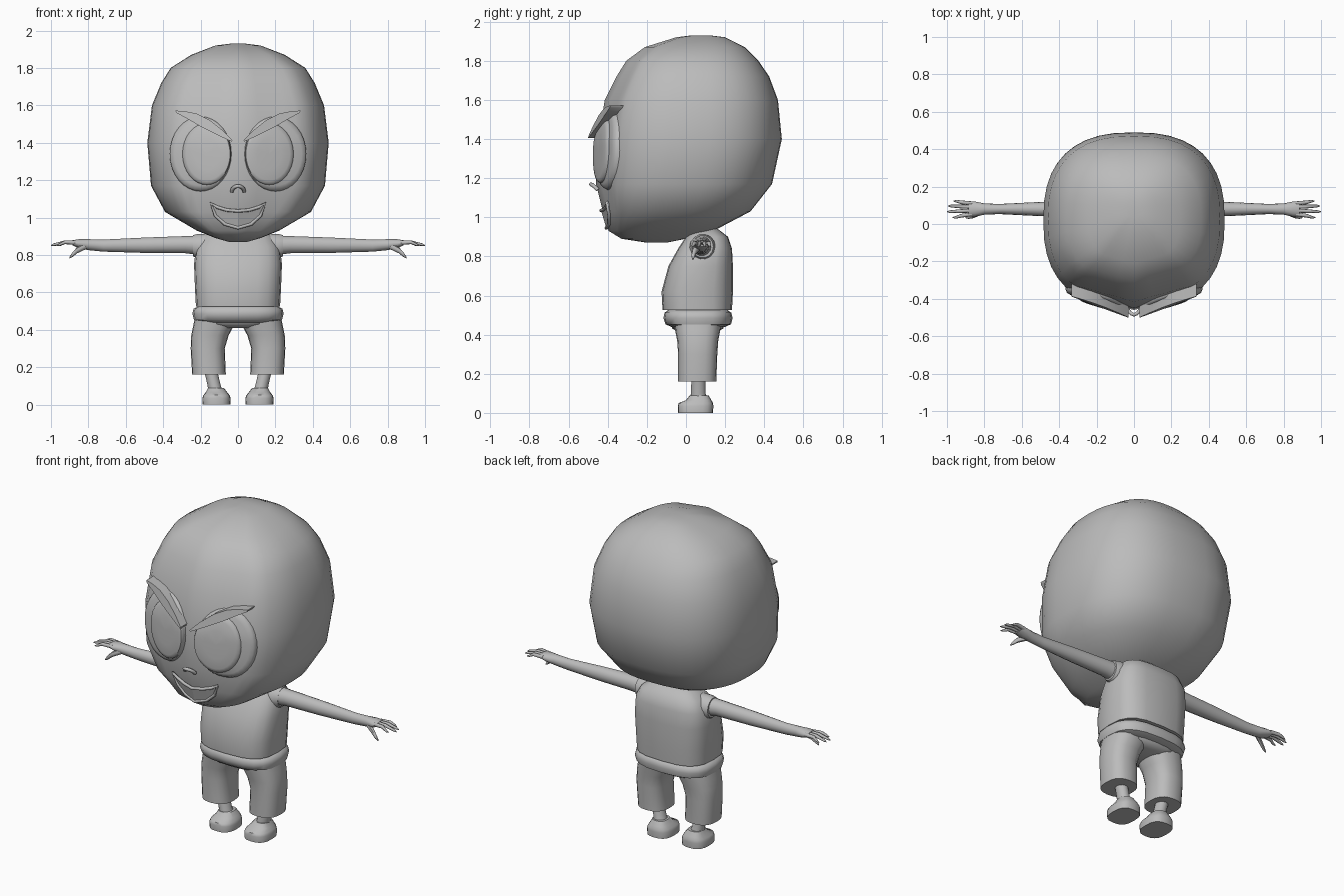
import bpy, bmesh
from math import cos, sin, pi, copysign
from mathutils import Vector as V

cube = bpy.data.objects.get("Cube")
if cube:
    bpy.data.objects.remove(cube, do_unlink=True)

grey = bpy.data.materials.new("plain_grey")
grey.use_nodes = True
grey.diffuse_color = (0.5, 0.5, 0.5, 1)
bsdf = next(n for n in grey.node_tree.nodes if n.type == 'BSDF_PRINCIPLED')
bsdf.inputs["Base Color"].default_value = (0.5, 0.5, 0.5, 1)
bsdf.inputs["Roughness"].default_value = 0.7


def loft(name, rings, mirror=False, angle=50):
    """Skin a list of equal-length point rings and cap both ends."""
    bm = bmesh.new()
    rows = [[bm.verts.new(p) for p in r] for r in rings]
    n = len(rows[0])
    for a, b in zip(rows, rows[1:]):
        for i in range(n):
            j = (i + 1) % n
            bm.faces.new((a[i], a[j], b[j], b[i]))
    bm.faces.new(rows[0])
    bm.faces.new(rows[-1])
    bmesh.ops.recalc_face_normals(bm, faces=bm.faces)
    mesh = bpy.data.meshes.new(name)
    bm.to_mesh(mesh)
    bm.free()
    ob = bpy.data.objects.new(name, mesh)
    bpy.context.collection.objects.link(ob)
    mesh.materials.append(grey)
    bpy.ops.object.select_all(action='DESELECT')
    ob.select_set(True)
    bpy.context.view_layer.objects.active = ob
    bpy.ops.object.shade_smooth_by_angle(angle=angle * pi / 180)
    if mirror:
        ob.modifiers.new("mirror", 'MIRROR')
    return ob


def section(c, a, b, power=2, n=20):
    """Rounded-square ring around c with half axes a and b."""
    c, a, b = V(c), V(a), V(b)
    def f(t):
        return copysign(abs(t) ** (2 / power), t)
    return [c + a * f(cos(2 * pi * i / n)) + b * f(sin(2 * pi * i / n)) for i in range(n)]


def stack(name, rows, power=2, cx=None, **kw):
    """Loft of level rings; rows are z, centre x, half width, front y, back y."""
    return loft(name, [section((x, (f + b) / 2, z), (w, 0, 0), (0, (b - f) / 2, 0), power)
                       for z, x, w, f, b in rows], **kw)


def limb(name, rows, n=14):
    """Mirrored loft along x; rows are x, y, z, y radius, z radius."""
    return loft(name, [section((x, y, z), (0, ry, 0), (0, 0, rz), n=n)
                       for x, y, z, ry, rz in rows], mirror=True)


# Head: z, half width, front y, back y, with a wedge-shaped face
HEAD = [(.87, .05, -.2, -.1), (.89, .12, -.33, 0), (.93, .22, -.395, .14),
        (1.03, .39, -.425, .33), (1.17, .465, -.46, .44), (1.4, .485, -.45, .49),
        (1.6, .46, -.415, .47), (1.72, .41, -.355, .425), (1.8, .36, -.305, .37),
        (1.87, .25, -.21, .3), (1.92, .12, -.05, .2), (1.93, .04, .03, .12)]
SLOPE = 0.28


def head_ring(z, w, f, b):
    ring = section((0, (f + b) / 2, z), (w, 0, 0), (0, (b - f) / 2, 0), 2.5, 40)
    for p in ring:
        p.y = max(p.y, f + SLOPE * abs(p.x))
    return ring


loft("head", [head_ring(*r) for r in HEAD], angle=70)


def on_face(x, z, lift=0):
    """Point on the face surface, pushed forward by lift."""
    for lo, hi in zip(HEAD, HEAD[1:]):
        if lo[0] <= z <= hi[0]:
            t = (z - lo[0]) / (hi[0] - lo[0])
            y = lo[2] + t * (hi[2] - lo[2])
    return V((x, y + SLOPE * abs(x) - lift, z))


# Eyes: low domes lying on the face
def dome(name, cx, cz, rx, rz, base, height):
    rings = []
    for scale, rise in ((1, 0), (1, .6), (.96, .82), (.85, .93), (.5, 1), (.05, 1)):
        lift = base + (height - base) * rise
        rings.append([on_face(cx + rx * scale * cos(2 * pi * i / 32),
                              cz + rz * scale * sin(2 * pi * i / 32), lift) for i in range(32)])
    loft(name, rings, mirror=True)


dome("eye_whites", .2, 1.34, .165, .2, -.03, .025)
dome("irises", .167, 1.34, .13, .165, 0, .042)


# Raised strips between an upper and a lower edge
def strip(name, edges, back, front):
    loft(name, [[on_face(x1, z1, front), on_face(x2, z2, front),
                 on_face(x2, z2, back), on_face(x1, z1, back)]
                for x1, z1, x2, z2 in edges], mirror=True, angle=40)


strip("eyebrows", [(.03, 1.415, .032, 1.405), (.08, 1.465, .09, 1.432), (.15, 1.52, .15, 1.462),
                   (.22, 1.555, .21, 1.492), (.28, 1.568, .265, 1.525), (.335, 1.572, .33, 1.56)],
      -.02, .06)
MOUTH = [(.145, 1.076, .147, 1.068), (.11, 1.055, .12, 1.01), (.06, 1.04, .07, .965),
         (0, 1.035, 0, .945)]
strip("mouth", MOUTH, -.02, .008)


# Lip rim and nose: thin tubes
def wire(name, points, radius, closed):
    cu = bpy.data.curves.new(name, 'CURVE')
    cu.dimensions = '3D'
    cu.bevel_depth = radius
    cu.bevel_resolution = 2
    cu.use_fill_caps = True
    sp = cu.splines.new('POLY')
    sp.points.add(len(points) - 1)
    for sp_point, p in zip(sp.points, points):
        sp_point.co = (*p, 1)
    sp.use_cyclic_u = closed
    sp.use_smooth = True
    cu.materials.append(grey)
    bpy.context.collection.objects.link(bpy.data.objects.new(name, cu))


upper = [(x, z) for x, z, _, _ in MOUTH]
lower = [(x, z) for _, _, x, z in MOUTH]
rim = upper + [(-x, z) for x, z in upper[-2::-1]]
rim += [(-x, z) for x, z in lower[1:]] + lower[-2:0:-1]
wire("lip_rim", [on_face(x, z, .008) for x, z in rim], .009, True)
wire("nose", [on_face(.033 * cos(pi * i / 8), 1.14 + .028 * sin(pi * i / 8),
                      .008 + .018 * sin(pi * i / 8)) for i in range(9)], .01, False)

# Torso, belt and hips
stack("shirt", [(.525, 0, .225, -.12, .235), (.62, 0, .23, -.125, .24), (.75, 0, .235, -.09, .24),
                (.84, 0, .225, -.04, .235), (.9, 0, .19, 0, .215), (.95, 0, .1, .04, .15)], 3)
stack("belt", [(.44, 0, .2, -.075, .2), (.453, 0, .235, -.105, .23), (.485, 0, .244, -.115, .238),
               (.512, 0, .238, -.11, .232), (.527, 0, .21, -.09, .21)], 2.8)
stack("hips", [(.41, 0, .12, -.03, .15), (.43, 0, .19, -.07, .19), (.47, 0, .21, -.08, .2)], 2.6)

# Trouser legs, ankles and shoes
stack("trouser_legs", [(.16, .155, .09, -.04, .155), (.3, .162, .091, -.04, .16),
                       (.37, .15, .1, -.045, .165), (.42, .132, .108, -.055, .175),
                       (.47, .12, .11, -.06, .18)], 2.5, mirror=True)
stack("ankles", [(.05, .115, .045, .02, .12), (.1, .127, .035, .025, .1),
                 (.22, .155, .035, .03, .1)], mirror=True)
stack("shoes", [(0, .115, .075, -.04, .138), (.035, .115, .076, -.042, .14),
                (.05, .115, .07, -.038, .138), (.065, .115, .058, 0, .13),
                (.09, .118, .042, .02, .115)], 2.7, mirror=True)

# Sleeve openings, arms and hands
limb("sleeves", [(.16, .085, .845, .07, .07), (.21, .085, .845, .066, .07),
                 (.24, .085, .85, .055, .058)])
limb("arms", [(.18, .08, .85, .055, .055), (.28, .08, .855, .045, .047), (.5, .08, .852, .038, .042),
              (.72, .08, .85, .027, .033), (.8, .08, .855, .03, .03), (.85, .08, .86, .04, .025),
              (.885, .08, .865, .04, .014)])

# Fingers and thumb
for i, (tip_x, tip_y) in enumerate([(.97, .035), (1, .066), (.995, .096), (.965, .122)]):
    root_y = .053 + .019 * i
    limb("finger_%d" % (i + 1), [(.865, root_y, .865, .011, .012),
                                 (.925, (root_y + tip_y) / 2, .868, .01, .01),
                                 (tip_x - .015, tip_y, .855, .007, .007),
                                 (tip_x, tip_y, .85, .002, .002)], 8)
limb("thumbs", [(.81, .065, .85, .014, .018), (.86, .043, .825, .012, .016),
                (.885, .036, .802, .009, .013), (.902, .035, .785, .003, .004)], 8)
